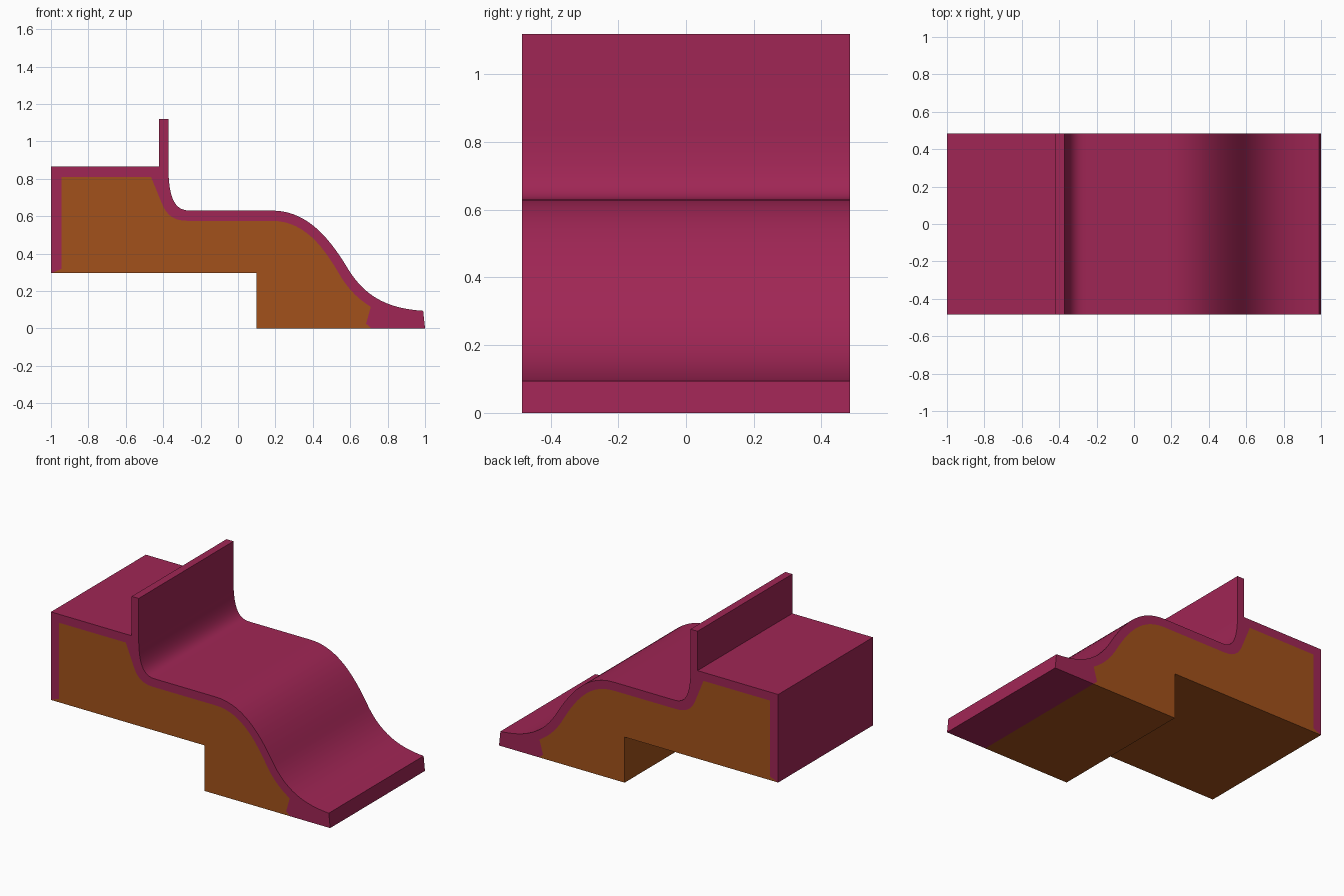
import bpy, bmesh
from mathutils import Vector
from mathutils.geometry import interpolate_bezier

if "Cube" in bpy.data.objects:
    bpy.data.objects.remove(bpy.data.objects["Cube"])

HALF_DEPTH = 0.485


def curve(p0, h0, h1, p1, n=14):
    pts = interpolate_bezier(*(Vector((*p, 0)) for p in (p0, h0, h1, p1)), n)
    return [(p.x, p.y) for p in pts]


def extrude_profile(name, profile, color):
    clean = []
    for p in profile:
        if not clean or (Vector(p) - Vector(clean[-1])).length > 1e-5:
            clean.append(p)
    bm = bmesh.new()
    face = bm.faces.new([bm.verts.new((x, -HALF_DEPTH, z)) for x, z in clean])
    res = bmesh.ops.extrude_face_region(bm, geom=[face], use_keep_orig=True)
    moved = [v for v in res["geom"] if isinstance(v, bmesh.types.BMVert)]
    bmesh.ops.translate(bm, verts=moved, vec=(0, 2 * HALF_DEPTH, 0))
    bmesh.ops.recalc_face_normals(bm, faces=bm.faces)
    mesh = bpy.data.meshes.new(name)
    bm.to_mesh(mesh)
    bm.free()
    obj = bpy.data.objects.new(name, mesh)
    bpy.context.collection.objects.link(obj)
    mat = bpy.data.materials.new(name + "_color")
    mat.diffuse_color = color
    mat.use_nodes = True
    mat.node_tree.nodes["Principled BSDF"].inputs["Base Color"].default_value = mat.diffuse_color
    mesh.materials.append(mat)
    bpy.ops.object.select_all(action='DESELECT')
    obj.select_set(True)
    bpy.context.view_layer.objects.active = obj
    bpy.ops.object.shade_smooth_by_angle(angle=0.52)


# Top surface of the shell, left to right, with its upright fin
outer = [(-1, 0.295), (-1, 0.865), (-0.422, 0.865), (-0.422, 1.12), (-0.372, 1.12)]
outer += curve((-0.372, 0.84), (-0.368, 0.70), (-0.34, 0.63), (-0.26, 0.63))
outer += curve((0.18, 0.63), (0.36, 0.63), (0.475, 0.50), (0.575, 0.34))
outer += curve((0.575, 0.34), (0.67, 0.17), (0.80, 0.105), (0.99, 0.094))
outer += [(1, 0)]

# Boundary shared by shell and core, left to right
inner = [(-0.943, 0.318), (-0.943, 0.81), (-0.465, 0.81)]
inner += curve((-0.41, 0.675), (-0.385, 0.61), (-0.35, 0.575), (-0.27, 0.575), 8)
inner += curve((0.18, 0.575), (0.34, 0.575), (0.44, 0.46), (0.53, 0.31))
inner += curve((0.53, 0.31), (0.585, 0.21), (0.64, 0.16), (0.71, 0.115), 8)
inner += [(0.685, 0.025), (0.712, 0)]

# Thin outer shell
extrude_profile("shell", outer + inner[::-1], (0.35, 0.019, 0.09, 1))

# Solid core with a stepped underside
extrude_profile("core", [(-1, 0.295)] + inner + [(0.10, 0), (0.10, 0.295)],
                (0.36, 0.083, 0.011, 1))
